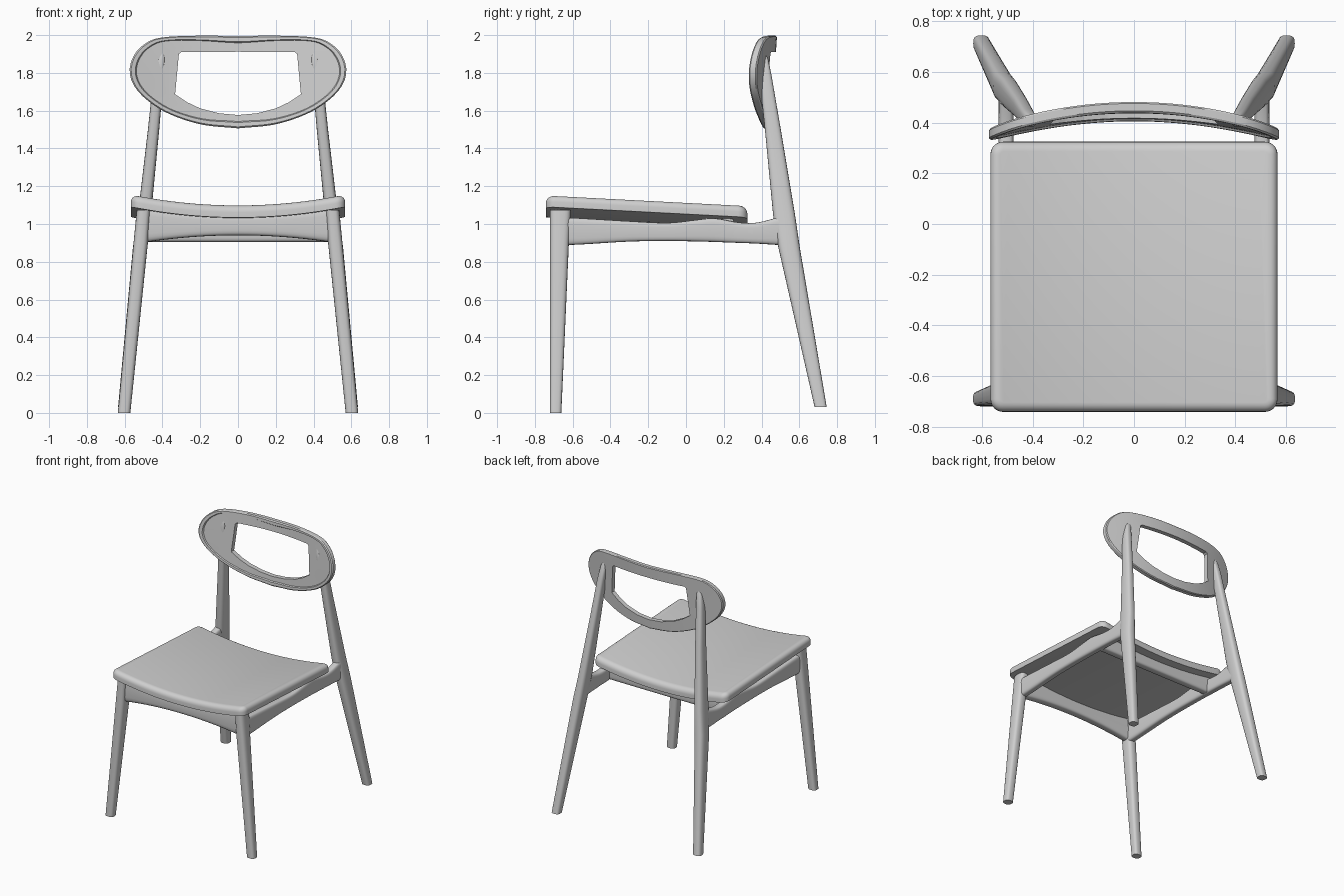
import bpy, bmesh, math
from mathutils import Vector

if "Cube" in bpy.data.objects:
    bpy.data.objects.remove(bpy.data.objects["Cube"], do_unlink=True)

GREY = (0.62, 0.62, 0.62, 1)
mat = bpy.data.materials.new("light_grey")
mat.use_nodes = True
mat.diffuse_color = GREY
mat.node_tree.nodes["Principled BSDF"].inputs["Base Color"].default_value = GREY


def finish(name, bm, angle=35):
    bmesh.ops.recalc_face_normals(bm, faces=bm.faces)
    me = bpy.data.meshes.new(name)
    bm.to_mesh(me)
    bm.free()
    me.materials.append(mat)
    ob = bpy.data.objects.new(name, me)
    bpy.context.collection.objects.link(ob)
    bpy.ops.object.select_all(action='DESELECT')
    ob.select_set(True)
    bpy.context.view_layer.objects.active = ob
    bpy.ops.object.shade_smooth_by_angle(angle=math.radians(angle))
    return ob


def bridge(bm, a, b):
    n = len(a)
    for i in range(n):
        j = (i + 1) % n
        bm.faces.new((a[i], a[j], b[j], b[i]))


def loft(name, sections, axis, side=1, power=3, n=24):
    """Rounded-box sections (centre, half width u, half width v) across an axis."""
    bm = bmesh.new()
    u_axis, v_axis = [k for k in range(3) if k != axis]
    rings = []
    for centre, hu, hv in sections:
        ring = []
        for i in range(n):
            t = 2 * math.pi * i / n
            c, s = math.cos(t), math.sin(t)
            p = Vector(centre)
            p[u_axis] += hu * math.copysign(abs(c) ** (2 / power), c)
            p[v_axis] += hv * math.copysign(abs(s) ** (2 / power), s)
            p.x *= side
            ring.append(bm.verts.new(p))
        rings.append(ring)
    for a, b in zip(rings, rings[1:]):
        bridge(bm, a, b)
    bm.faces.new(rings[0])
    bm.faces.new(rings[-1])
    return finish(name, bm)


def smooth_curve(points, steps=8):
    """Catmull-Rom samples through the points."""
    pts = [Vector(p) for p in points]
    pts = [2 * pts[0] - pts[1]] + pts + [2 * pts[-1] - pts[-2]]
    out = []
    for a, b, c, d in zip(pts, pts[1:], pts[2:], pts[3:]):
        for k in range(steps):
            t = k / steps
            out.append(0.5 * (2 * b + (c - a) * t + (2 * a - 5 * b + 4 * c - d) * t ** 2
                              + (3 * b - a - 3 * c + d) * t ** 3))
    return out + [pts[-2]]


# Seat: rounded slab, dished across its width and tilted backwards
SEAT_W, SEAT_F, SEAT_B, SEAT_T = 0.567, -0.742, 0.325, 0.066


def seat_shift(x, y):
    return 1.098 + 0.057 * (x / SEAT_W) ** 2 - 0.052 * (y + 0.7)


bm = bmesh.new()
bmesh.ops.create_cube(bm, size=1)
for v in bm.verts:
    v.co.x *= 2 * SEAT_W
    v.co.y = v.co.y * (SEAT_B - SEAT_F) + (SEAT_B + SEAT_F) / 2
    v.co.z = (v.co.z - 0.5) * SEAT_T
upright = [e for e in bm.edges if abs(e.verts[0].co.z - e.verts[1].co.z) > 0.01]
bmesh.ops.bevel(bm, geom=upright, offset=0.05, segments=6, profile=0.5, affect='EDGES')
rim = [e for e in bm.edges if all(v.co.z > -0.001 for v in e.verts)]
bmesh.ops.bevel(bm, geom=rim, offset=0.038, segments=5, profile=0.5, affect='EDGES')
for i in range(-11, 12):
    bmesh.ops.bisect_plane(bm, geom=bm.verts[:] + bm.edges[:] + bm.faces[:],
                           plane_co=(i * 0.045, 0, 0), plane_no=(1, 0, 0))
for v in bm.verts:
    v.co.z += seat_shift(v.co.x, v.co.y)
finish("seat", bm)

# Legs and side rails, mirrored left and right
front_leg = [((0.603, -0.69, 0), 0.033, 0.03), ((0.515, -0.67, 0.9), 0.038, 0.05),
             ((0.5, -0.665, 1.075), 0.036, 0.055)]
back_leg = [((0.603, 0.713, 0.03), 0.032, 0.032), ((0.518, 0.545, 0.88), 0.038, 0.057),
            ((0.495, 0.519, 1.05), 0.035, 0.058), ((0.447, 0.46, 1.5), 0.03, 0.042),
            ((0.42, 0.421, 1.78), 0.027, 0.033), ((0.408, 0.41, 1.87), 0.022, 0.026),
            ((0.402, 0.408, 1.905), 0.01, 0.014)]
# y, underside and top of the side rail
rail = smooth_curve([(-0.66, 0.888, 1.035), (-0.55, 0.892, 1.03), (-0.3, 0.907, 1.015),
                     (-0.1, 0.91, 1.006), (0.04, 0.908, 1.02), (0.15, 0.905, 1.03),
                     (0.28, 0.9, 1.008), (0.38, 0.896, 1.008), (0.52, 0.887, 1.045)], 4)
rail_sections = [((0.505, y, (lo + hi) / 2), 0.03, (hi - lo) / 2) for y, lo, hi in rail]
for side, label in ((1, "left"), (-1, "right")):
    loft(label + "_front_leg", front_leg, 2, side)
    loft(label + "_back_leg", back_leg, 2, side)
    loft(label + "_side_rail", rail_sections, 1, side, power=4)

# Cross rails under the seat
front_sections, rear_sections = [], []
for i in range(-10, 11):
    x = i * 0.05
    lo = 0.94 - 0.035 * (x / 0.48) ** 2
    hi = seat_shift(x, -0.66) - SEAT_T + 0.015
    front_sections.append(((x, -0.665, (lo + hi) / 2), 0.035, (hi - lo) / 2))
    hi = seat_shift(x, 0.22) - SEAT_T + 0.01
    rear_sections.append(((x, 0.22, (0.905 + hi) / 2), 0.033, (hi - 0.905) / 2))
loft("front_rail", front_sections, 0, power=4)
loft("rear_rail", rear_sections, 0, power=4)

# Backrest: bowed oval panel with a window and a stepped front rim
MID = Vector((0, 1.76))
outer = smooth_curve([(0, 1.995), (0.2, 1.997), (0.38, 1.99), (0.47, 1.968), (0.54, 1.91),
                      (0.573, 1.83), (0.56, 1.75), (0.5, 1.672), (0.38, 1.59),
                      (0.2, 1.528), (0, 1.506)])
window = [Vector(p) for p in ((0, 1.912), (0.3, 1.91), (0.313, 1.9), (0.333, 1.687), (0.27, 1.645),
                              (0.2, 1.612), (0.1, 1.586), (0, 1.577))]


def bearing(p):
    return math.atan2(p.x, p.y - MID.y)


def at_bearing(path, t):
    """Point where a ray from the middle meets the half outline."""
    d = Vector((math.sin(t), math.cos(t)))
    for a, b in zip(path, path[1:]):
        if bearing(a) - 1e-6 <= t <= bearing(b) + 1e-6:
            e, w = b - a, a - MID
            return MID + d * ((w.x * e.y - w.y * e.x) / (d.x * e.y - d.y * e.x))
    return path[-1]


angles = sorted({round(math.pi * i / 56, 4) for i in range(57)}
                | {round(bearing(p), 4) for p in window[1:-1]})
half_out = [at_bearing(outer, t) for t in angles]
half_in = [at_bearing(window, t) for t in angles]


def whole(half):
    return half + [Vector((-p.x, p.y)) for p in reversed(half[1:-1])]


out_loop, in_loop = whole(half_out), whole(half_in)


def panel_y(x, z):
    return 0.405 + 0.07 * (z - 1.51) - 0.29 * x * x


bm = bmesh.new()


def ring(depth, inset=None, blend=0):
    verts = []
    for o, i in zip(out_loop, in_loop):
        gap = (i - o).length
        f = min(inset / gap, 0.6) if inset is not None else blend
        p = o.lerp(i, f)
        verts.append(bm.verts.new((p.x, panel_y(p.x, p.y) + depth, p.y)))
    return verts


rings = [ring(0.008, inset=0), ring(0.0, inset=0.008), ring(0.0, inset=0.03),
         ring(0.008, inset=0.036), ring(0.008, blend=0.7), ring(0.008, blend=0.85),
         ring(0.008, blend=1), ring(0.043, blend=1), ring(0.043, blend=0.66),
         ring(0.043, blend=0.33), ring(0.043, inset=0.006), ring(0.037, inset=0)]
for a, b in zip(rings, rings[1:] + rings[:1]):
    bridge(bm, a, b)
finish("backrest", bm, 30)
